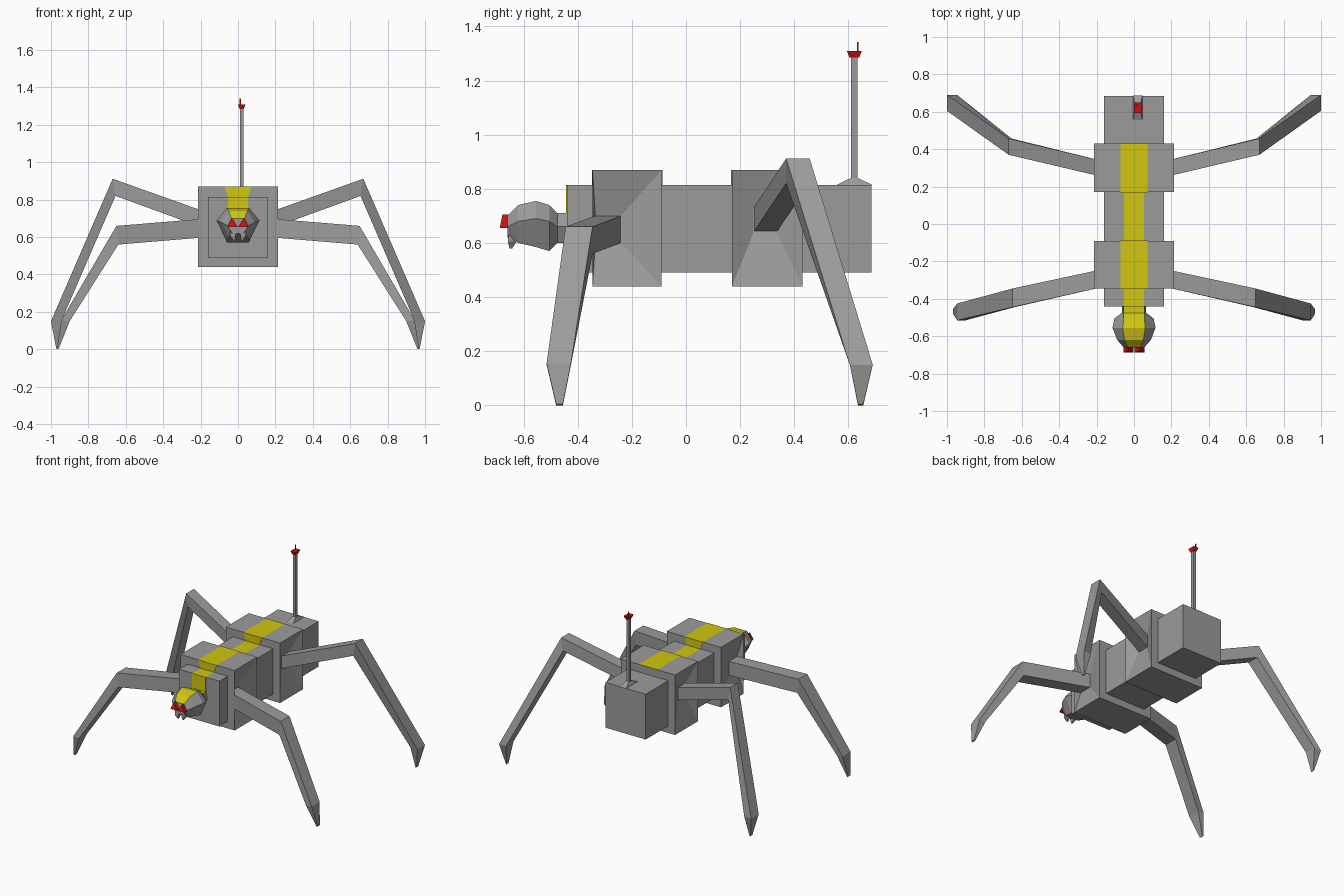
import bpy, bmesh
from mathutils import Vector

if "Cube" in bpy.data.objects:
    bpy.data.objects.remove(bpy.data.objects["Cube"], do_unlink=True)


def make_material(name, rgb):
    m = bpy.data.materials.new(name)
    m.use_nodes = True
    m.diffuse_color = (*rgb, 1)
    m.node_tree.nodes["Principled BSDF"].inputs["Base Color"].default_value = (*rgb, 1)
    return m


GREY = make_material("grey metal", (0.33, 0.33, 0.33))
YELLOW = make_material("yellow stripe", (0.64, 0.57, 0.005))
RED = make_material("signal red", (0.6, 0.006, 0.006))


def loft(name, rings, mat=GREY, rule=None):
    """Skin equal-length rings with quads, cap both ends; rule picks stripe faces."""
    bm = bmesh.new()
    loops = [[bm.verts.new(p) for p in ring] for ring in rings]
    n = len(loops[0])
    for a, b in zip(loops, loops[1:]):
        for i in range(n):
            j = (i + 1) % n
            bm.faces.new((a[i], a[j], b[j], b[i]))
    bm.faces.new(loops[0])
    bm.faces.new(loops[-1])
    bmesh.ops.recalc_face_normals(bm, faces=bm.faces)
    bm.normal_update()
    mesh = bpy.data.meshes.new(name)
    mesh.materials.append(mat)
    if rule:
        mesh.materials.append(YELLOW)
        for f in bm.faces:
            f.material_index = int(rule(f.calc_center_median(), f.normal))
    bm.to_mesh(mesh)
    bm.free()
    ob = bpy.data.objects.new(name, mesh)
    bpy.context.collection.objects.link(ob)
    return ob


def rect_x(x, y0, y1, z0, z1):
    return [(x, y0, z0), (x, y1, z0), (x, y1, z1), (x, y0, z1)]


def rect_z(z, cx, cy, hx, hy):
    return [(cx - hx, cy - hy, z), (cx + hx, cy - hy, z),
            (cx + hx, cy + hy, z), (cx - hx, cy + hy, z)]


def top_middle(c, n):
    return abs(c.x) < 0.03 and n.z > 0.3


# Trunk with a stripe down the top, and plain tail block
TOP, BAND_TOP = 0.815, 0.87
loft("trunk", [rect_x(x, -0.44, 0.3, 0.49, TOP) for x in (-0.16, -0.053, 0.053, 0.16)],
     rule=top_middle)
loft("tail_block", [rect_x(x, 0.3, 0.685, 0.49, TOP) for x in (-0.16, 0.16)])

# Shoulder bands, their sides sunk towards the leg roots
ROOTS = {"front": (-0.335, -0.24, 0.60, 0.70), "rear": (0.25, 0.335, 0.64, 0.73)}
SPANS = {"front": (-0.345, -0.09), "rear": (0.17, 0.43)}
for end, (y0, y1) in SPANS.items():
    root = ROOTS[end]
    rings = [rect_x(x, y0, y1, 0.44, BAND_TOP) for x in (-0.215, -0.073, 0.073, 0.215)]
    loft(end + "_band", [rect_x(-0.17, *root)] + rings + [rect_x(0.17, *root)],
         rule=top_middle)


# Stripe pieces on the upright steps
def stripe_plate(name, y, z0, z1, w0, w1):
    loft(name, [[(-w0, v, z0), (w0, v, z0), (w1, v, z1), (-w1, v, z1)]
                for v in (y - 0.003, y + 0.003)], YELLOW)


for i, y in enumerate((-0.345, -0.09, 0.17)):
    stripe_plate("step_stripe_%d" % (i + 1), y, TOP, BAND_TOP, 0.053, 0.073)
stripe_plate("chest_stripe", -0.44, 0.70, TOP, 0.053, 0.053)

# Legs: stations of outer x, z, inner x, z, and the y span
LEGS = {
    "front": [(0.65, 0.66, 0.64, 0.56, -0.445, -0.345),
              (0.945, 0.155, 0.90, 0.15, -0.515, -0.425),
              (0.968, 0.005, 0.96, 0.0, -0.48, -0.455)],
    "rear": [(0.67, 0.912, 0.655, 0.82, 0.37, 0.457),
             (1.0, 0.15, 0.945, 0.15, 0.605, 0.69),
             (0.972, 0.005, 0.964, 0.0, 0.635, 0.655)],
}
for end, stations in LEGS.items():
    y0, y1, z0, z1 = ROOTS[end]
    for side, s in (("left", 1), ("right", -1)):
        rings = [[(s * xo, a, zo), (s * xo, b, zo), (s * xi, b, zi), (s * xi, a, zi)]
                 for xo, zo, xi, zi, a, b in [(0.16, z1, 0.16, z0, y0, y1)] + stations]
        loft("%s_%s_leg" % (end, side), rings)

# Head with neck: y, top z, middle z, bottom z, half widths at top and middle
HEAD = [(-0.43, 0.71, 0.66, 0.60, 0.055, 0.065), (-0.475, 0.71, 0.66, 0.60, 0.055, 0.065),
        (-0.505, 0.74, 0.68, 0.57, 0.055, 0.105), (-0.555, 0.755, 0.69, 0.585, 0.06, 0.115),
        (-0.62, 0.74, 0.68, 0.60, 0.05, 0.09), (-0.66, 0.70, 0.66, 0.62, 0.035, 0.055)]
loft("head", [[(-t, y, zt), (t, y, zt), (m, y, zm), (m * 0.55, y, zb),
               (-m * 0.55, y, zb), (-m, y, zm)] for y, zt, zm, zb, t, m in HEAD],
     rule=top_middle)

# Eyes and jaws
for side, s in (("left", 1), ("right", -1)):
    loft(side + "_eye", [[(s * x, y, 0.655), (s * 0.055, y, 0.655), (s * 0.032, y + d, 0.705)]
                         for x, y, d in ((0.002, -0.65, 0), (0.002, -0.688, 0.01))], RED)
    loft(side + "_jaw", [rect_z(0.63, s * 0.027, -0.635, 0.016, 0.02),
                         rect_z(0.605, s * 0.027, -0.642, 0.014, 0.016),
                         rect_z(0.58, s * 0.02, -0.647, 0.004, 0.005)])

# Antenna on the tail
AX, AY = 0.02, 0.622
loft("antenna_foot", [rect_z(TOP, AX, AY, 0.025, 0.065), rect_z(0.84, AX, AY, 0.013, 0.013)])
loft("antenna_mast", [rect_z(z, AX, AY, 0.01, 0.012) for z in (0.83, 1.29)])
loft("antenna_dish", [rect_z(1.285, AX, AY, 0.011, 0.018), rect_z(1.31, AX, AY, 0.02, 0.028)], RED)
loft("antenna_spike", [rect_z(z, AX - 0.008, AY + 0.013, 0.003, 0.003) for z in (1.305, 1.342)], RED)
